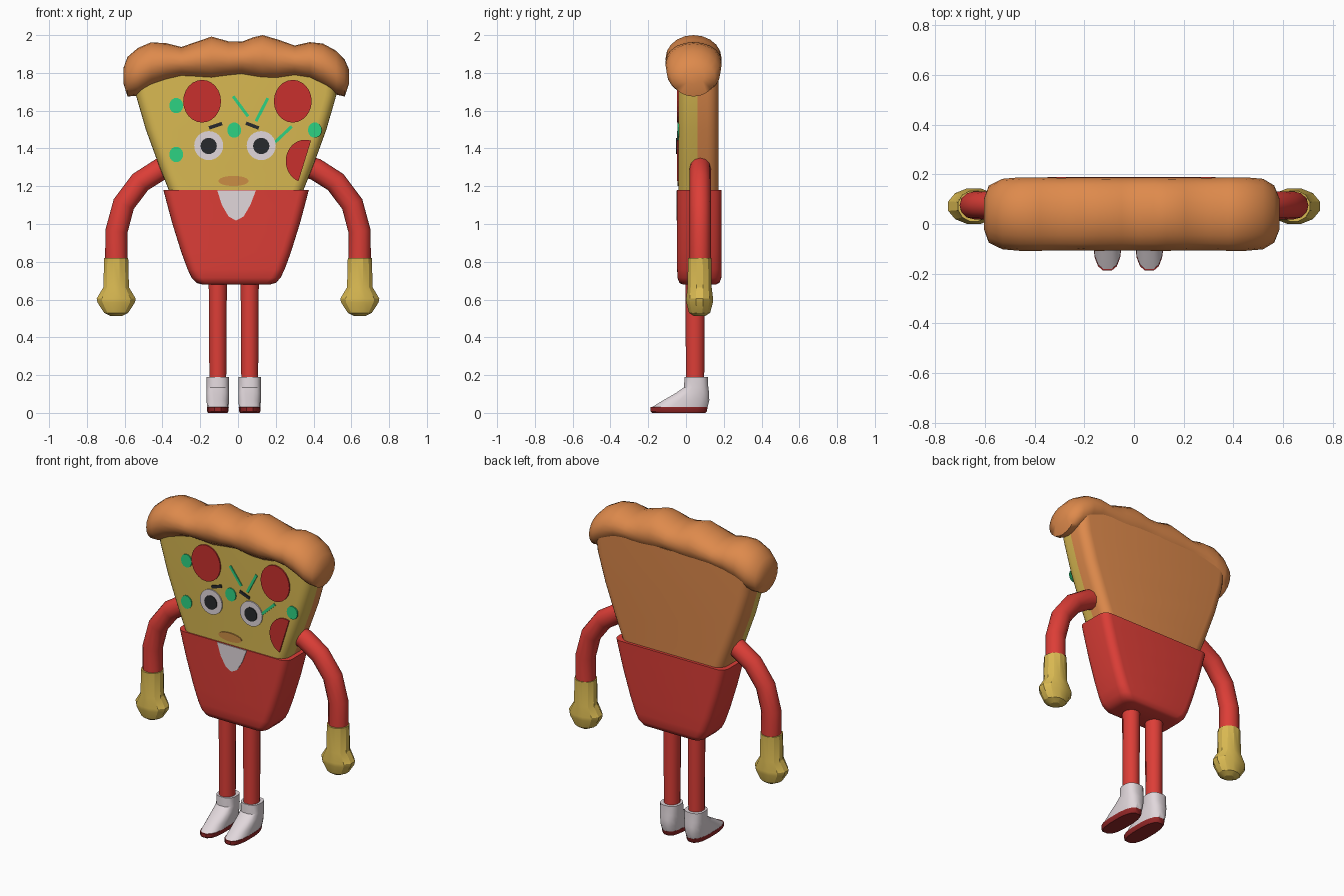
import bpy, bmesh, math
from mathutils import Vector

if "Cube" in bpy.data.objects:
    bpy.data.objects.remove(bpy.data.objects["Cube"])

def material(name, rgb):
    m = bpy.data.materials.new(name)
    m.diffuse_color = (*rgb, 1)
    m.use_nodes = True
    m.node_tree.nodes["Principled BSDF"].inputs["Base Color"].default_value = m.diffuse_color
    return m

CRUST = material("baked crust", (0.73, 0.254, 0.072))
CHEESE = material("cheese yellow", (0.70, 0.49, 0.085))
RED = material("bright red", (0.72, 0.048, 0.038))
PEPPER = material("pepperoni red", (0.58, 0.03, 0.027))
SOLE = material("dark red", (0.30, 0.02, 0.02))
GREEN = material("herb green", (0.027, 0.645, 0.223))
WHITE = material("off white", (0.75, 0.68, 0.71))
BLACK = material("charcoal", (0.02, 0.023, 0.026))
MOUTH = material("lip tan", (0.60, 0.27, 0.06))

def finish(name, bm, mats, angle=40, rule=None):
    bmesh.ops.recalc_face_normals(bm, faces=bm.faces)
    if rule:
        for f in bm.faces:
            f.material_index = rule(f.calc_center_median())
    me = bpy.data.meshes.new(name)
    bm.to_mesh(me)
    bm.free()
    for m in mats:
        me.materials.append(m)
    ob = bpy.data.objects.new(name, me)
    bpy.context.collection.objects.link(ob)
    bpy.ops.object.select_all(action='DESELECT')
    ob.select_set(True)
    bpy.context.view_layer.objects.active = ob
    if angle:
        bpy.ops.object.shade_smooth_by_angle(angle=math.radians(angle))
    return ob

def loft(name, rings, mats, angle=40, rule=None):
    """Skin a list of equal-length closed rings and cap both ends."""
    bm = bmesh.new()
    vs = [[bm.verts.new(p) for p in r] for r in rings]
    n = len(vs[0])
    for a, b in zip(vs, vs[1:]):
        for i in range(n):
            j = (i + 1) % n
            bm.faces.new((a[i], a[j], b[j], b[i]))
    bm.faces.new(vs[0])
    bm.faces.new(vs[-1])
    return finish(name, bm, mats, angle, rule)

def oval(cx, cy, hx, hy, z, n=12, e=1.0):
    """Horizontal (super)ellipse ring."""
    pts = []
    for i in range(n):
        t = 2 * math.pi * (i + 0.5) / n
        c, s = math.cos(t), math.sin(t)
        pts.append((cx + hx * math.copysign(abs(c) ** e, c),
                    cy + hy * math.copysign(abs(s) ** e, s), z))
    return pts

def slab(cx, hw, y0, y1, r, z, split=0.06):
    """Horizontal rounded rectangle with an extra vertex at y = split on each side."""
    pts = []
    corners = ((1, y1 - r, 0), (-1, y1 - r, 90), (-1, y0 + r, 180), (1, y0 + r, 270))
    for k, (sx, cy, a0) in enumerate(corners):
        for i in range(6):
            a = math.radians(a0 + 18 * i)
            pts.append((cx + sx * (hw - r) + r * math.cos(a), cy + r * math.sin(a), z))
        if k in (1, 3):
            pts.append((cx + sx * hw, split, z))
    return pts

def tube(name, path, r, mat, n=12):
    """Round limb along a path lying in an xz plane."""
    ps = [Vector(p) for p in path]
    rings = []
    for i, p in enumerate(ps):
        d = (ps[min(i + 1, len(ps) - 1)] - ps[max(i - 1, 0)]).normalized()
        side = d.cross(Vector((0, 1, 0)))
        rings.append([p + r * (math.cos(t) * side + math.sin(t) * Vector((0, 0.95, 0)))
                      for t in (2 * math.pi * k / n for k in range(n))])
    return loft(name, rings, [mat])

def plate(name, pts, mat, front=-0.046, depth=0.009):
    """Thin flat plate on the front, outlined in x and z."""
    bm = bmesh.new()
    a = [bm.verts.new((x, front, z)) for x, z in pts]
    b = [bm.verts.new((x, front + depth, z)) for x, z in pts]
    n = len(pts)
    bm.faces.new(a)
    bm.faces.new(b)
    for i in range(n):
        j = (i + 1) % n
        bm.faces.new((a[i], a[j], b[j], b[i]))
    return finish(name, bm, [mat], 0)

def arc(cx, cz, rx, rz, a0=0, a1=360, n=24):
    closed = a1 - a0 == 360
    m = n if closed else n - 1
    return [(cx + rx * math.cos(math.radians(a0 + (a1 - a0) * i / m)),
             cz + rz * math.sin(math.radians(a0 + (a1 - a0) * i / m))) for i in range(n)]

def bar(x0, z0, x1, z1, w):
    d = Vector((x1 - x0, z1 - z0)).normalized() * w / 2
    return [(x0 - d.y, z0 + d.x), (x1 - d.y, z1 + d.x), (x1 + d.y, z1 - d.x), (x0 + d.y, z0 - d.x)]

# Slice: cheese in front, baked base behind
body = [(1.10, 0.33), (1.18, 0.357), (1.30, 0.405), (1.50, 0.478), (1.68, 0.53), (1.83, 0.55)]
loft("pizza_slice", [slab(-0.01, w, -0.04, 0.172, 0.06, z) for z, w in body],
     [CHEESE, CRUST], 40, lambda c: 1 if c.y > 0.06 else 0)

# Wavy crust roll: x, top, bottom, half depth
crust = [(-0.605, 1.83, 1.74, 0.06), (-0.585, 1.885, 1.675, 0.115), (-0.53, 1.932, 1.68, 0.142),
         (-0.46, 1.962, 1.72, 0.148), (-0.38, 1.957, 1.75, 0.148), (-0.30, 1.937, 1.772, 0.146),
         (-0.22, 1.965, 1.765, 0.147), (-0.14, 1.992, 1.757, 0.148), (-0.05, 1.967, 1.772, 0.147),
         (0.02, 1.965, 1.78, 0.147), (0.08, 1.988, 1.767, 0.148), (0.13, 2.0, 1.757, 0.148),
         (0.21, 1.977, 1.757, 0.147), (0.30, 1.945, 1.775, 0.146), (0.38, 1.963, 1.76, 0.148),
         (0.45, 1.955, 1.725, 0.148), (0.52, 1.917, 1.685, 0.142), (0.565, 1.87, 1.675, 0.115),
         (0.587, 1.82, 1.74, 0.06)]
loft("crust", [[(x, 0.04 + hy * math.cos(t), (a + b) / 2 + (a - b) / 2 * math.sin(t))
                for t in (2 * math.pi * k / 20 for k in range(20))]
               for x, a, b, hy in crust], [CRUST], 60)

# Shirt and its open collar
shirt = [(0.68, 0.18, 0.03), (0.688, 0.21, 0.012), (0.715, 0.235, 0.002), (0.76, 0.257, 0),
         (0.85, 0.29, 0), (1.0, 0.337, 0), (1.1, 0.364, 0), (1.18, 0.385, 0)]
loft("shirt", [slab(-0.01, w, -0.047 + i, 0.189 - i, 0.05, z) for z, w, i in shirt], [RED], 50)
plate("collar", [(-0.11, 1.178), (-0.085, 1.1), (-0.05, 1.04), (-0.01, 1.018),
                 (0.03, 1.04), (0.065, 1.1), (0.095, 1.178)], WHITE, -0.051)

# Arms and mitten gloves
for side, s in (("left", -1), ("right", 1)):
    tube(side + "_arm", [(s * x, 0.075, z) for x, z in
         ((0.33, 1.31), (0.41, 1.29), (0.517, 1.222), (0.605, 1.105), (0.644, 0.96), (0.644, 0.8))],
         0.059, RED)
    glove = [(0.82, 0.066, 0.064), (0.665, 0.07, 0.066), (0.605, 0.107, 0.074),
             (0.585, 0.103, 0.073), (0.53, 0.066, 0.058), (0.512, 0.03, 0.03)]
    loft(side + "_glove", [oval(s * 0.645, 0.072, hx, hy, z, 12) for z, hx, hy in glove],
         [CHEESE], 25)

# Legs, shoes and soles
for side, x in (("left", -0.107), ("right", 0.062)):
    loft(side + "_leg", [oval(x, 0.048, 0.05, 0.053, 0.72), oval(x, 0.048, 0.046, 0.05, 0.15)], [RED])
    shoe = [(0.19, -0.008, 0.116, 0.06), (0.135, -0.012, 0.119, 0.06), (0.105, -0.055, 0.124, 0.06),
            (0.065, -0.125, 0.125, 0.06), (0.03, -0.183, 0.116, 0.058)]
    loft(side + "_shoe", [oval(x, (a + b) / 2, w, (b - a) / 2, z, 16, 0.75) for z, a, b, w in shoe],
         [WHITE], 35)
    loft(side + "_sole", [oval(x, (a + b) / 2, w, (b - a) / 2, z, 16, 0.75) for z, a, b, w in
         ((0.03, -0.19, 0.117, 0.059), (0.008, -0.19, 0.112, 0.057), (0, -0.18, 0.105, 0.052))],
         [SOLE], 35)

# Pepperoni, one of them cut by the slice edge
for i, x in enumerate((-0.19, 0.29)):
    plate(f"pepperoni_{i + 1}", arc(x, 1.65, 0.1, 0.113), PEPPER, -0.048)
plate("cut_pepperoni", arc(0.355, 1.333, 0.102, 0.113, 72, 250), PEPPER, -0.048)

# Green peppers and herb sticks
for i, (x, z) in enumerate(((-0.327, 1.627), (-0.02, 1.497), (0.407, 1.497), (-0.327, 1.368))):
    plate(f"green_pepper_{i + 1}", arc(x, z, 0.037, 0.041, n=14), GREEN)
for i, p in enumerate(((-0.026, 1.676, 0.053, 1.57), (0.158, 1.666, 0.095, 1.544),
                       (0.285, 1.517, 0.195, 1.432))):
    plate(f"herb_{i + 1}", bar(*p, 0.016), GREEN)

# Face: eyes, brows and mouth
for side, x in (("left", -0.155), ("right", 0.123)):
    plate(side + "_eye", arc(x, 1.415, 0.077, 0.077), WHITE, -0.047)
    plate(side + "_pupil", arc(x, 1.413, 0.043, 0.043), BLACK, -0.052)
plate("left_brow", bar(-0.153, 1.509, -0.084, 1.532, 0.018), BLACK)
plate("right_brow", bar(0.042, 1.534, 0.11, 1.508, 0.018), BLACK)
plate("mouth", arc(-0.024, 1.228, 0.08, 0.027), MOUTH)
